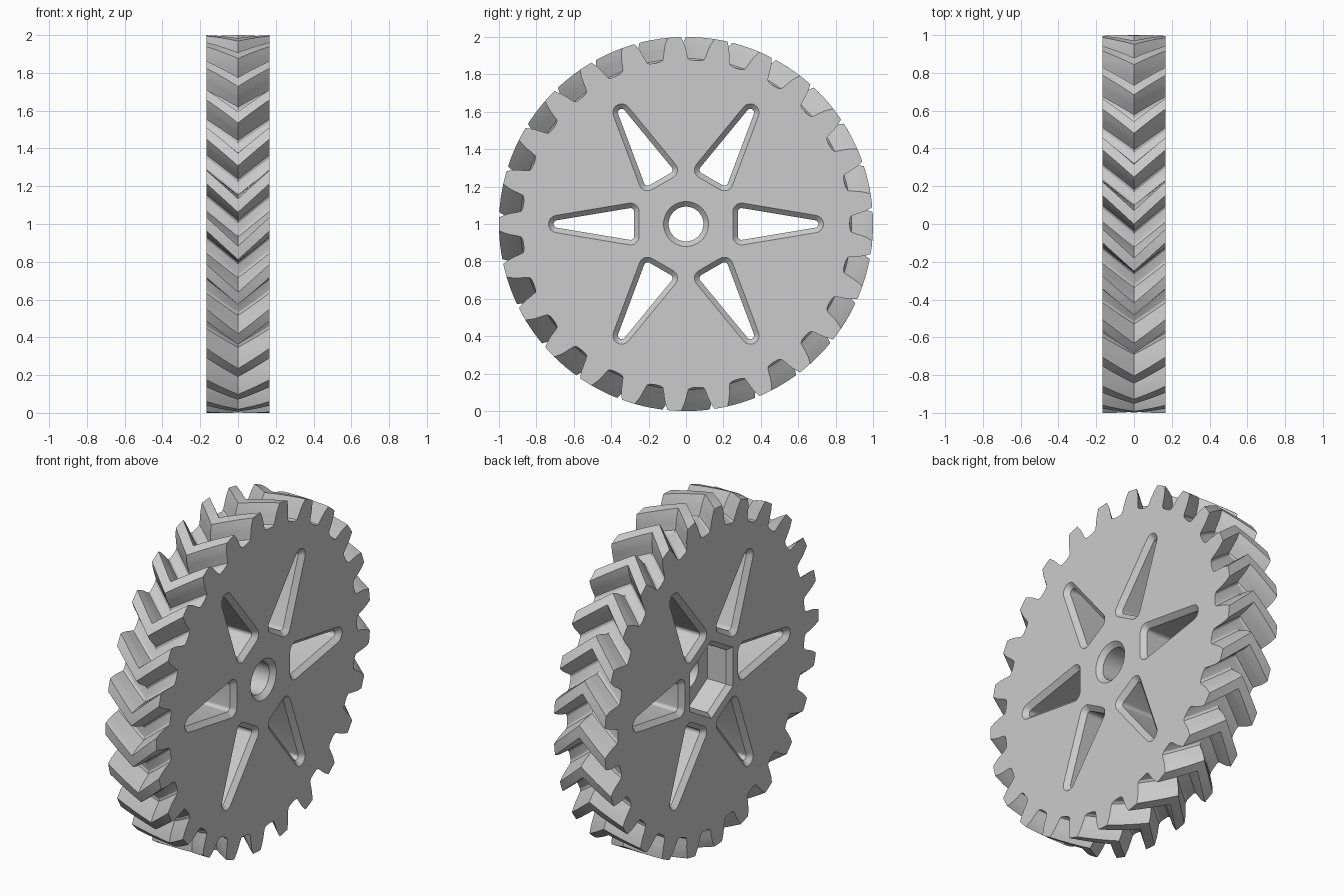
import bpy
import bmesh
from math import sin, cos, pi, radians

if "Cube" in bpy.data.objects:
    bpy.data.objects.remove(bpy.data.objects["Cube"], do_unlink=True)

TEETH = 25
HALF = 0.167            # half thickness along the axle
TWIST = radians(8.8)    # how far the teeth lean between face and middle
CHAMFER = 0.027
CENTRE_Z = 1.0

grey = bpy.data.materials.new("plain grey")
grey.use_nodes = True
colour = (0.6, 0.6, 0.6, 1)
grey.diffuse_color = colour
grey.node_tree.nodes["Principled BSDF"].inputs["Base Color"].default_value = colour


def loft(name, sections):
    """Skin a list of (x, [(y, z), ...]) sections into a closed solid."""
    bm = bmesh.new()
    rings = [[bm.verts.new((x, y, z + CENTRE_Z)) for y, z in pts] for x, pts in sections]
    for a, b in zip(rings, rings[1:]):
        for i in range(len(a)):
            j = (i + 1) % len(a)
            bm.faces.new((a[i], a[j], b[j], b[i]))
    bm.faces.new(rings[0])
    bm.faces.new(rings[-1])
    bmesh.ops.recalc_face_normals(bm, faces=bm.faces)
    mesh = bpy.data.meshes.new(name)
    bm.to_mesh(mesh)
    bm.free()
    mesh.materials.append(grey)
    obj = bpy.data.objects.new(name, mesh)
    bpy.context.collection.objects.link(obj)
    return obj


def polygon(radius, count, start=0.0):
    return [(radius * cos(start + 2 * pi * i / count), radius * sin(start + 2 * pi * i / count))
            for i in range(count)]


def rounded_window(r, turn, steps=8):
    """Tapered triangle with rounded corners, turned about the axle."""
    tip, base, half = 0.688, 0.297, 0.065
    lean = pi / 2 - math_slope(half, tip - base)
    corners = [((tip, 0), -lean, lean), ((base, half), lean, pi), ((base, -half), pi, 2 * pi - lean)]
    pts = []
    for (cx, cy), a0, a1 in corners:
        for k in range(steps + 1):
            a = a0 + (a1 - a0) * k / steps
            u, v = cx + r * cos(a), cy + r * sin(a)
            pts.append((u * cos(turn) - v * sin(turn), u * sin(turn) + v * cos(turn)))
    return pts


def math_slope(rise, run):
    from math import atan2
    return atan2(rise, run)


# Toothed body: half a gap as (degrees from gap centre, radius), mirrored
half_gap = [(0, 0.875), (1.9, 0.877), (2.8, 0.885), (3.2, 0.905), (3.65, 0.935),
            (4.2, 0.965), (5.15, 1.0), (7.2, 1.0)]
tooth = [(-a, r) for a, r in reversed(half_gap[1:-1])] + half_gap


def gear_outline(twist):
    pts = []
    for i in range(TEETH):
        for a, r in tooth:
            t = 2 * pi * i / TEETH + radians(a) + twist
            pts.append((r * cos(t), r * sin(t)))
    return pts


STEPS = 4
levels = [i / STEPS for i in range(-STEPS, STEPS + 1)]
gear = loft("herringbone_gear", [(HALF * t, gear_outline(TWIST * (1 - abs(t)))) for t in levels])

# Cutters: six chamfered windows, round bore, hexagonal nut pocket
over = 0.02
cutters = []
for i in range(6):
    profile = [(-HALF - over, 0.047 + over), (-HALF + CHAMFER, 0.02),
               (HALF - CHAMFER, 0.02), (HALF + over, 0.047 + over)]
    cutters.append(loft("window_cutter", [(x, rounded_window(r, i * pi / 3)) for x, r in profile]))

bore = [(-HALF + 0.05, 0.093), (HALF - CHAMFER, 0.093), (HALF + over, 0.12 + over)]
cutters.append(loft("bore_cutter", [(x, polygon(r, 48)) for x, r in bore]))

pocket = [(-HALF - over, 0.232 + over), (-HALF + CHAMFER, 0.202), (-HALF + 0.15, 0.202)]
cutters.append(loft("nut_pocket_cutter", [(x, polygon(r, 6, pi / 2)) for x, r in pocket]))

for cutter in cutters:
    cutter.hide_render = True
    cut = gear.modifiers.new(cutter.name, "BOOLEAN")
    cut.operation = "DIFFERENCE"
    cut.solver = "EXACT"
    cut.object = cutter

# Bake the cuts and drop the cutters
graph = bpy.context.evaluated_depsgraph_get()
baked = bpy.data.meshes.new_from_object(gear.evaluated_get(graph))
gear.modifiers.clear()
gear.data = baked
for cutter in cutters:
    bpy.data.objects.remove(cutter, do_unlink=True)

# Smooth curved walls, keep edges crisp
bpy.ops.object.select_all(action="DESELECT")
gear.select_set(True)
bpy.context.view_layer.objects.active = gear
bpy.ops.object.shade_smooth_by_angle(angle=radians(28))
